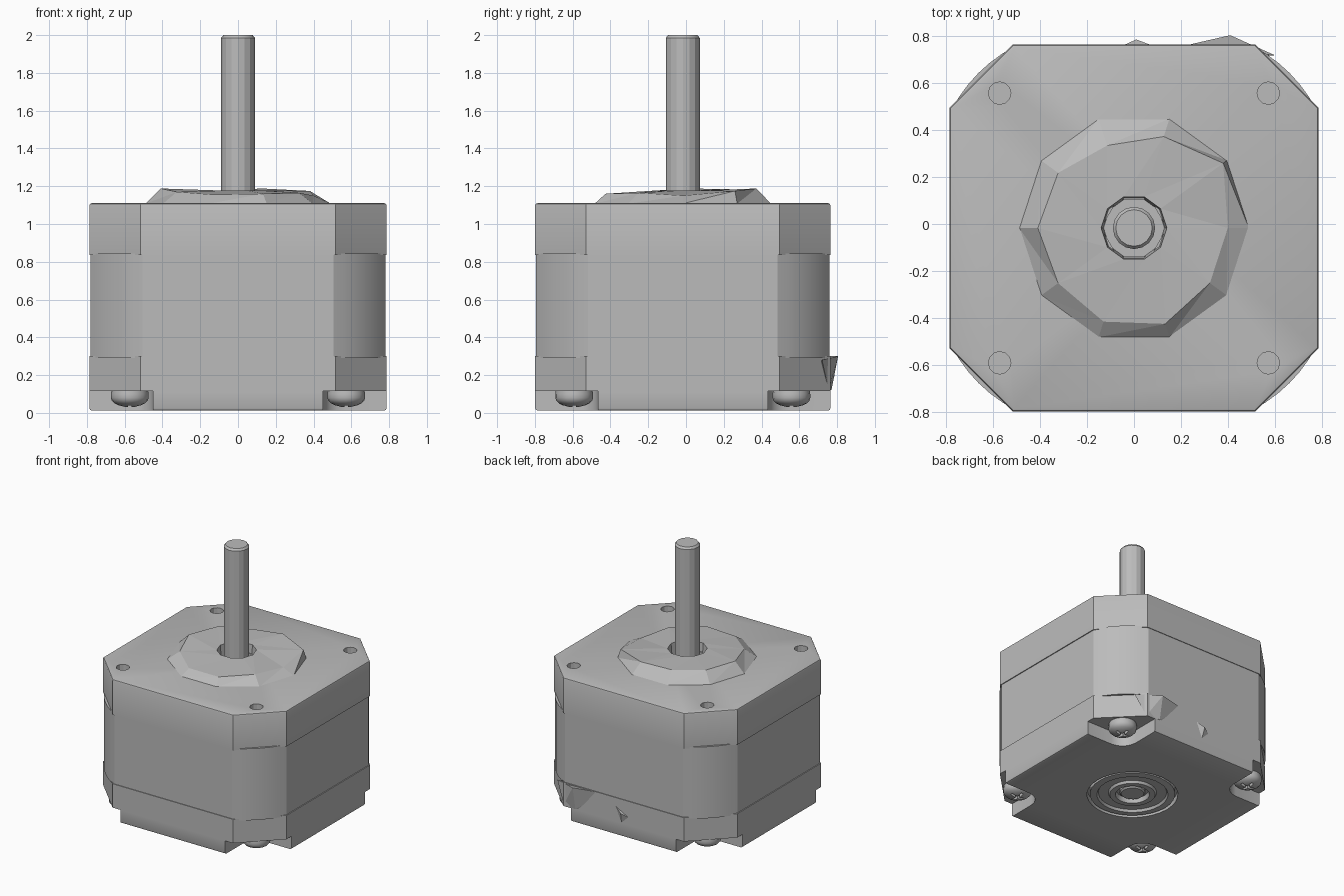
import bpy, bmesh, math
from mathutils import Vector

if "Cube" in bpy.data.objects:
    bpy.data.objects.remove(bpy.data.objects["Cube"])

CY = -0.017            # body centre in y
HX, HY, CUT = 0.787, 0.782, 0.27
SX, SY = 0.573, 0.575  # screw spacing

steel = bpy.data.materials.new("grey_metal")
steel.use_nodes = True
grey = (0.5, 0.5, 0.5, 1)
steel.diffuse_color = grey
steel.node_tree.nodes["Principled BSDF"].inputs["Base Color"].default_value = grey


def finish(bm, name, angle=30):
    bmesh.ops.recalc_face_normals(bm, faces=bm.faces)
    mesh = bpy.data.meshes.new(name)
    bm.to_mesh(mesh)
    bm.free()
    ob = bpy.data.objects.new(name, mesh)
    bpy.context.collection.objects.link(ob)
    mesh.materials.append(steel)
    if angle:
        smooth(ob, angle)
    return ob


def smooth(ob, angle):
    bpy.ops.object.select_all(action='DESELECT')
    ob.select_set(True)
    bpy.context.view_layer.objects.active = ob
    bpy.ops.object.shade_smooth_by_angle(angle=math.radians(angle))


def prism(name, outline, z0, z1, bevel=0.0, bevel_z=None):
    bm = bmesh.new()
    face = bm.faces.new([bm.verts.new((x, y, z0)) for x, y in outline])
    up = bmesh.ops.extrude_face_region(bm, geom=[face])["geom"]
    for v in up:
        if isinstance(v, bmesh.types.BMVert):
            v.co.z = z1
    if bevel:
        rim = [e for e in bm.edges if all(abs(v.co.z - bevel_z) < 1e-5 for v in e.verts)]
        bmesh.ops.bevel(bm, geom=rim, offset=bevel, segments=2, profile=0.5, affect='EDGES')
    return finish(bm, name)


def lathe(name, profile, x=0, y=CY, steps=32, angle=30):
    bm = bmesh.new()
    verts = [bm.verts.new((r, 0, z)) for r, z in profile]
    edges = [bm.edges.new(p) for p in zip(verts, verts[1:])]
    bmesh.ops.spin(bm, geom=verts + edges, cent=(0, 0, 0), axis=(0, 0, 1),
                   angle=math.tau, steps=steps)
    bmesh.ops.remove_doubles(bm, verts=bm.verts, dist=1e-4)
    bmesh.ops.translate(bm, verts=bm.verts, vec=(x, y, 0))
    return finish(bm, name, angle)


def outline(hx, hy, cut, bulge=0.0, steps=1):
    """Square with cut corners; bulge rounds the cuts outward."""
    pts = []
    for sx, sy in ((1, 1), (-1, 1), (-1, -1), (1, -1)):
        a = Vector((sx * hx, sy * (hy - cut)))
        b = Vector((sx * (hx - cut), sy * hy))
        if sx * sy < 0:
            a, b = b, a
        out = Vector((sx, sy)).normalized()
        for i in range(steps + 1):
            t = i / steps
            p = a.lerp(b, t) + out * bulge * 4 * t * (1 - t)
            pts.append((p.x, p.y + CY))
    return pts


def cut(ob, cutters, angle=30):
    for c in cutters:
        m = ob.modifiers.new("cut", 'BOOLEAN')
        m.operation, m.solver, m.object = 'DIFFERENCE', 'EXACT', c
    graph = bpy.context.evaluated_depsgraph_get()
    mesh = bpy.data.meshes.new_from_object(ob.evaluated_get(graph))
    ob.modifiers.clear()
    ob.data = mesh
    for c in cutters:
        bpy.data.objects.remove(c)
    if angle:
        smooth(ob, angle)


def hull(name, points):
    bm = bmesh.new()
    for p in points:
        bm.verts.new(p)
    bmesh.ops.convex_hull(bm, input=bm.verts)
    return finish(bm, name, 0)


corners = [(sx, sy) for sx in (-1, 1) for sy in (-1, 1)]

# Laminated middle and the two end bells
prism("stator_body", outline(HX - 0.007, HY - 0.005, CUT + 0.005, 0.03, 6), 0.29, 0.845)
front_bell = prism("front_end_bell", outline(HX, HY, CUT), 0.835, 1.11, 0.012, 1.11)
rear_bell = prism("rear_end_bell", outline(HX, HY, CUT), 0.012, 0.30, 0.014, 0.012)

# Mounting holes and shaft clearance in the front bell
holes = [lathe("hole_cutter", [(0, 0.95), (0.048, 0.95), (0.048, 1.2), (0, 1.2)],
               sx * SX, CY + sy * SY, 12) for sx, sy in corners]
holes.append(lathe("bore_cutter", [(0, 1.06), (0.14, 1.06), (0.14, 1.2), (0, 1.2)], steps=6))
cut(front_bell, holes)

# Corner notches with a rounded inner edge, and the bearing recess
notches = []
for sx, sy in corners:
    pts = [(1, 1), (0.45, 1)]
    for i in range(5):
        a = math.pi + i * math.pi / 8
        pts.append((0.57 + 0.12 * math.cos(a), 0.57 + 0.12 * math.sin(a)))
    pts.append((1, 0.45))
    notches.append(prism("notch_cutter", [(sx * x, CY + sy * y) for x, y in pts], -0.1, 0.115))
notches.append(lathe("recess_cutter", [(0, -0.1), (0.32, -0.1), (0.32, 0.06), (0, 0.06)]))
cut(rear_bell, notches)

# Rear bearing rings
lathe("rear_bearing", [(0.3, 0.07), (0.3, 0.016), (0.25, 0.012), (0.24, 0.03), (0.17, 0.03),
                       (0.16, 0.012), (0.12, 0.012), (0.11, 0.045), (0, 0.045)])

# Domed screws with a cross slot
for sx, sy in corners:
    x, y = sx * SX, CY + sy * SY
    dome = [(0.1 * math.cos(t), 0.08 - 0.05 * math.sin(t))
            for t in (i * math.pi / 10 for i in range(6))]
    screw = lathe("screw", [(0, 0.13), (0.095, 0.13), (0.1, 0.1)] + dome[:-1] + [(0, 0.03)], x, y, 16)
    slots = []
    for w, d in ((0.055, 0.01), (0.01, 0.055)):
        slots.append(prism("slot_cutter", [(x - w, y - d), (x + w, y - d),
                                           (x + w, y + d), (x - w, y + d)], 0, 0.055))
    cut(screw, slots)

# Faceted pilot boss: foot ring, uneven shoulder ring, bore rim and bore wall
shoulder = [(0.40, 1.15), (0.47, 1.175), (0.41, 1.188), (0.37, 1.175), (0.40, 1.185),
            (0.41, 1.188), (0.40, 1.17), (0.42, 1.155), (0.43, 1.16), (0.40, 1.165)]
count = len(shoulder)
rings = [[(0.49, 1.108)] * count, shoulder, [(0.14, 1.178)] * count, [(0.13, 1.06)] * count]
bm = bmesh.new()
loops = []
for ring in rings:
    loops.append([bm.verts.new((r * math.cos(i * math.tau / count),
                                CY + r * math.sin(i * math.tau / count), z))
                  for i, (r, z) in enumerate(ring)])
for a, b in zip(loops, loops[1:]):
    for i in range(count):
        j = (i + 1) % count
        bm.faces.new((a[i], a[j], b[j]))
        bm.faces.new((a[i], b[j], b[i]))
finish(bm, "pilot_boss", 0)

# Output shaft
lathe("shaft", [(0, 0.02), (0.08, 0.02), (0.09, 0.03), (0.09, 1.985), (0.078, 2), (0, 2)],
      steps=16, angle=20)

# Angular connector stub and small spur on the back
hull("connector_stub", [(0.41, 0.805, 0.3), (0.17, 0.75, 0.3), (0.6, 0.72, 0.28),
                        (0.41, 0.77, 0.12), (0.52, 0.755, 0.12), (0.3, 0.74, 0.14),
                        (0.4, 0.7, 0.25)])
hull("connector_spur", [(0.01, 0.787, 0.2), (-0.05, 0.76, 0.17), (0.08, 0.76, 0.24),
                        (0.02, 0.76, 0.1), (0.02, 0.74, 0.2)])
